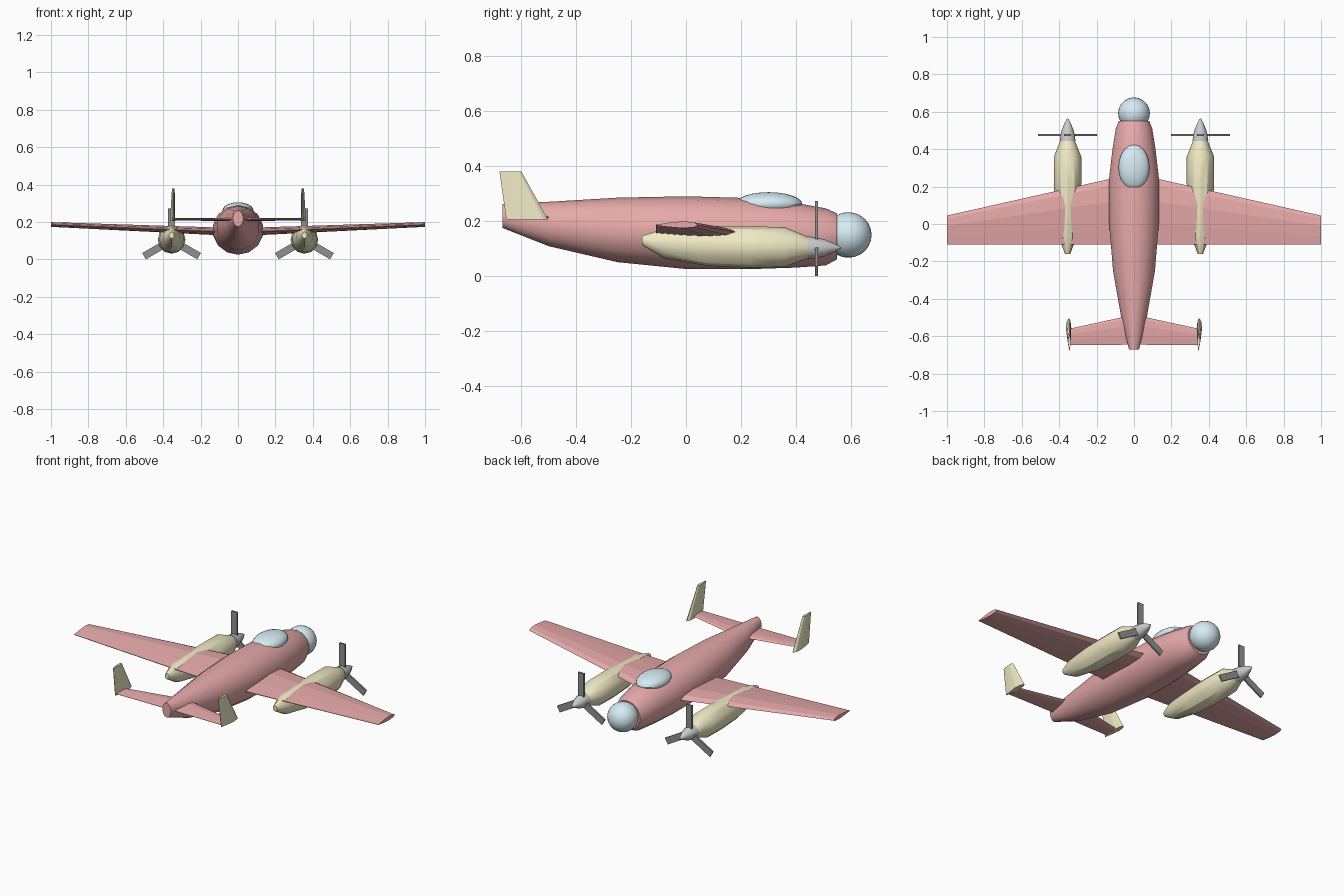
import bpy, bmesh
from math import sin, cos, pi, radians
from mathutils import Matrix, Vector

if "Cube" in bpy.data.objects:
    bpy.data.objects.remove(bpy.data.objects["Cube"])


def material(name, r, g, b):
    m = bpy.data.materials.new(name)
    m.diffuse_color = (r, g, b, 1)
    m.use_nodes = True
    m.node_tree.nodes["Principled BSDF"].inputs["Base Color"].default_value = m.diffuse_color
    return m


RED = material("red_paint", 0.80, 0.40, 0.40)
YELLOW = material("yellow_paint", 0.87, 0.82, 0.55)
GLASS = material("glass_blue", 0.68, 0.84, 0.91)
DARK = material("blade_dark", 0.28, 0.28, 0.28)


def finish(name, bm, mat=None, mirror=False, smooth=30):
    bmesh.ops.recalc_face_normals(bm, faces=bm.faces[:])
    me = bpy.data.meshes.new(name)
    bm.to_mesh(me)
    bm.free()
    ob = bpy.data.objects.new(name, me)
    bpy.context.collection.objects.link(ob)
    if mat:
        me.materials.append(mat)
    if mirror:
        mod = ob.modifiers.new("Mirror", 'MIRROR')
        mod.use_mirror_merge = False
    bpy.ops.object.select_all(action='DESELECT')
    bpy.context.view_layer.objects.active = ob
    ob.select_set(True)
    if smooth:
        bpy.ops.object.shade_smooth_by_angle(angle=radians(smooth))
    return ob


def loft(rings):
    """Skin a list of equal-length point loops, capping both ends."""
    bm = bmesh.new()
    loops = [[bm.verts.new(p) for p in ring] for ring in rings]
    n = len(loops[0])
    for a, b in zip(loops, loops[1:]):
        for i in range(n):
            j = (i + 1) % n
            bm.faces.new((a[i], a[j], b[j], b[i]))
    bm.faces.new(loops[0])
    bm.faces.new(loops[-1])
    return bm


def body(stations, x=0, sides=14):
    """Stations are (y, z_bottom, z_top, half_width)."""
    return loft([[(x + w * sin(2 * pi * i / sides), y,
                   (lo + hi) / 2 + (hi - lo) / 2 * cos(2 * pi * i / sides))
                  for i in range(sides)] for y, lo, hi, w in stations])


# aerofoil as (chord fraction from leading edge, half-thickness fraction)
FOIL = [(0, 0), (0.1, 0.7), (0.35, 1), (0.7, 0.6), (1, 0.08),
        (1, -0.08), (0.7, -0.5), (0.35, -0.8), (0.1, -0.55)]


def foil(y_lead, y_trail, half, place):
    return [place(y_lead + (y_trail - y_lead) * c, half * t) for c, t in FOIL]


# fuselage
finish("fuselage", body([
    (-0.67, 0.175, 0.262, 0.028), (-0.50, 0.108, 0.270, 0.070),
    (-0.25, 0.050, 0.285, 0.115), (0.0, 0.025, 0.290, 0.136),
    (0.25, 0.025, 0.283, 0.136), (0.40, 0.030, 0.266, 0.118),
    (0.51, 0.038, 0.246, 0.100), (0.55, 0.060, 0.228, 0.084)]), RED)

# main wings, with dihedral
finish("wing", loft([
    foil(0.27, -0.11, 0.024, lambda y, t: (0.0, y, 0.143 + t)),
    foil(0.045, -0.11, 0.014, lambda y, t: (1.0, y, 0.185 + t))]),
    RED, mirror=True, smooth=0)

# tailplane and twin fins
finish("tailplane", loft([
    foil(-0.485, -0.645, 0.010, lambda y, t: (0.0, y, 0.213 + t)),
    foil(-0.56, -0.648, 0.007, lambda y, t: (0.345, y, 0.213 + t))]),
    RED, mirror=True, smooth=0)
finish("tail_fin", loft([
    foil(-0.503, -0.655, 0.016, lambda y, t: (0.348 + t, y, 0.205)),
    foil(-0.60, -0.68, 0.008, lambda y, t: (0.345 + t, y, 0.38))]),
    YELLOW, mirror=True, smooth=0)

# engine nacelles
EX, EZ = 0.355, 0.102
finish("engine_nacelle", body([
    (-0.16, 0.112, 0.146, 0.014), (-0.08, 0.064, 0.172, 0.045),
    (0.08, 0.036, 0.182, 0.066), (0.23, 0.030, 0.180, 0.074),
    (0.36, 0.032, 0.178, 0.073), (0.445, 0.064, 0.142, 0.039)],
    x=EX, sides=12), YELLOW, mirror=True)

# propeller spinners
finish("spinner", body([(y, EZ - r, EZ + r, r) for y, r in
    [(0.445, 0.042), (0.475, 0.038), (0.505, 0.031), (0.54, 0.016), (0.565, 0.002)]],
    x=EX, sides=12), mirror=True)

# three blades per propeller
bm = bmesh.new()
for k in range(3):
    m = (Matrix.Translation((EX, 0.476, EZ)) @ Matrix.Rotation(2 * pi * k / 3, 4, 'Y')
         @ Matrix.Translation((0, 0, 0.085)) @ Matrix.Diagonal((0.039, 0.010, 0.17, 1)))
    bmesh.ops.create_cube(bm, size=1, matrix=m)
finish("propeller_blades", bm, DARK, mirror=True, smooth=0)


# glazed nose and cockpit canopy
def ellipsoid(name, centre, radii):
    bm = bmesh.new()
    bmesh.ops.create_uvsphere(
        bm, u_segments=20, v_segments=12, radius=1,
        matrix=Matrix.Translation(centre) @ Matrix.Diagonal(Vector((*radii, 1))))
    finish(name, bm, GLASS)


ellipsoid("nose_glass", (0, 0.592, 0.149), (0.085, 0.085, 0.083))
ellipsoid("canopy", (0, 0.302, 0.262), (0.083, 0.122, 0.043))
